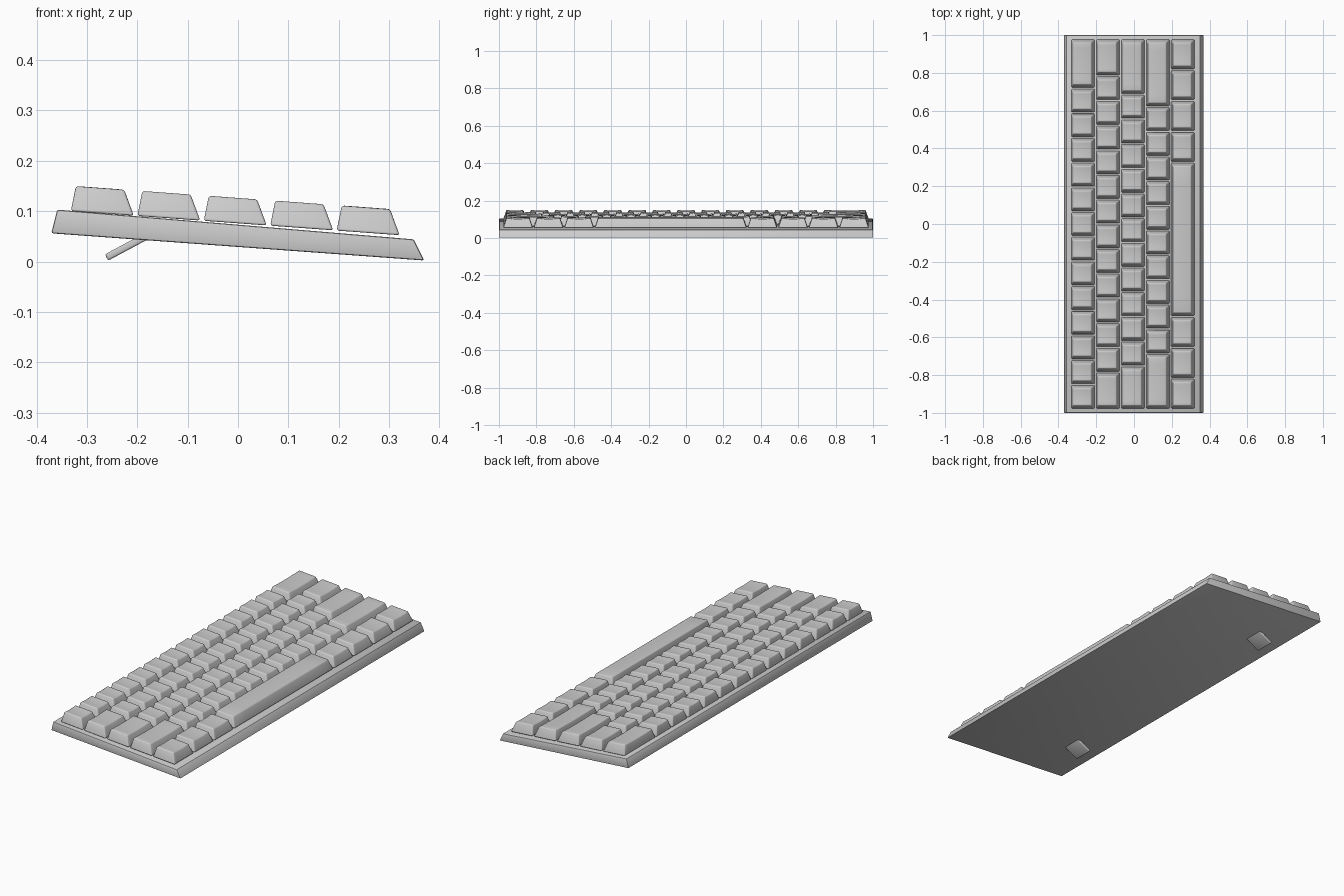
import bpy, bmesh, math

if "Cube" in bpy.data.objects:
    bpy.data.objects.remove(bpy.data.objects["Cube"])

mat = bpy.data.materials.new("light_grey_plastic")
mat.diffuse_color = (0.6, 0.6, 0.6, 1)
mat.use_nodes = True
mat.node_tree.nodes["Principled BSDF"].inputs["Base Color"].default_value = mat.diffuse_color


def finish(name, bm, bevel, segs, angle=40):
    """Turn a bmesh into a bevelled, smooth-shaded object."""
    bmesh.ops.recalc_face_normals(bm, faces=bm.faces)
    me = bpy.data.meshes.new(name)
    bm.to_mesh(me)
    bm.free()
    ob = bpy.data.objects.new(name, me)
    bpy.context.collection.objects.link(ob)
    me.materials.append(mat)
    mod = ob.modifiers.new("soft_edges", 'BEVEL')
    mod.width, mod.segments = bevel, segs
    mod.limit_method, mod.angle_limit = 'ANGLE', math.radians(25)
    bpy.ops.object.select_all(action='DESELECT')
    ob.select_set(True)
    bpy.context.view_layer.objects.active = ob
    bpy.ops.object.modifier_apply(modifier=mod.name)
    bpy.ops.object.shade_smooth_by_angle(angle=math.radians(angle))
    return ob


def extrude_y(bm, profile, y0, y1):
    """Extrude an x-z outline between two y positions."""
    a = [bm.verts.new((x, y0, z)) for x, z in profile]
    b = [bm.verts.new((x, y1, z)) for x, z in profile]
    bm.faces.new(a)
    bm.faces.new(b[::-1])
    n = len(profile)
    for i in range(n):
        j = (i + 1) % n
        bm.faces.new((a[i], b[i], b[j], a[j]))


# Wedge-shaped case
bm = bmesh.new()
extrude_y(bm, [(-0.371, 0.056), (-0.359, 0.103), (0.349, 0.044), (0.37, 0.002)], -1, 1)
finish("case", bm, 0.004, 2, 30)


# Keycaps: tapered blocks with a shallow dish across the top
def base_z(x):
    return 0.1003 - 0.0735 * (x + 0.332)


def add_key(bm, x0, y0, y1, dish):
    gap, height, inset, n = 0.003, 0.0505, 0.017, 8
    x1 = x0 + 0.125
    y0, y1 = y0 + gap, y1 - gap
    rows = []
    for i in range(n + 1):
        t = i / n
        yb = y0 + (y1 - y0) * t
        yt = y0 + inset + (y1 - y0 - 2 * inset) * t
        drop = dish * (1 - (2 * t - 1) ** 2)
        rows.append([bm.verts.new(c) for c in (
            (x0, yb, base_z(x0)),
            (x0 + 0.010, yt, base_z(x0 + 0.010) + height - drop),
            (x1 - 0.019, yt, base_z(x1 - 0.019) + height - drop),
            (x1, yb, base_z(x1)))])
    bm.faces.new(rows[0])
    bm.faces.new(rows[-1][::-1])
    for a, b in zip(rows, rows[1:]):
        for i in range(4):
            j = (i + 1) % 4
            bm.faces.new((a[i], b[i], b[j], a[j]))


UNIT = 0.1307
layout = {
    "number_keys": [1] * 13 + [2],
    "upper_letter_keys": [1.5] + [1] * 12 + [1.5],
    "home_keys": [1.75] + [1] * 11 + [2.25],
    "lower_letter_keys": [2.25] + [1] * 10 + [2.75],
    "bottom_keys": [1.25] * 3 + [6.25] + [1.25] * 4,
}
for r, (name, widths) in enumerate(layout.items()):
    bm = bmesh.new()
    y = -UNIT * 7.5
    for w in widths:
        add_key(bm, -0.332 + 0.132 * r, y, y + w * UNIT, 0.0 if w > 6 else 0.003)
        y += w * UNIT
    finish(name, bm, 0.005, 3)

# Two folding feet under the raised edge
ax, az, bx, bz = -0.257, 0.009, -0.175, 0.054
d = math.hypot(bx - ax, bz - az)
nx, nz = -(bz - az) / d * 0.007, (bx - ax) / d * 0.007
for side, name in ((-1, "left_foot"), (1, "right_foot")):
    bm = bmesh.new()
    extrude_y(bm, [(ax - nx - 0.004, az - nz - 0.001), (bx - nx, bz - nz),
                   (bx + nx, bz + nz), (ax + nx - 0.004, az + nz - 0.001)],
              side * 0.7 - 0.05, side * 0.7 + 0.05)
    finish(name, bm, 0.004, 3)
